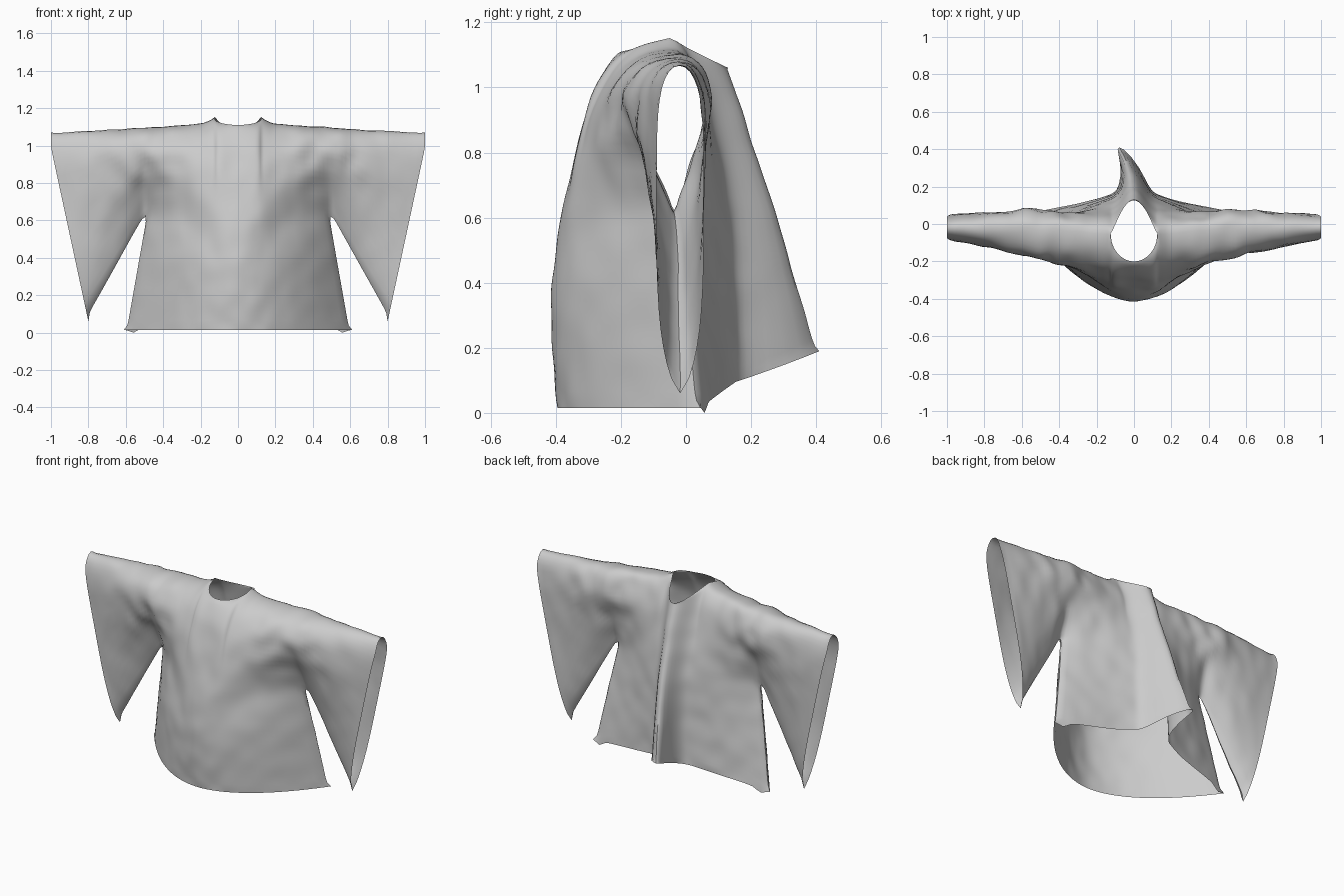
import bpy, bmesh, math
from mathutils import Vector, noise

if "Cube" in bpy.data.objects:
    bpy.data.objects.remove(bpy.data.objects["Cube"])

NECK, SIDE, UP, LOW, SL = 12, 20, 22, 24, 24   # grid resolution
ARM_X, ARM_Z = 0.5, 0.63                        # armpit position


def lerp(a, b, t):
    return a + (b - a) * t


# column start positions: neck edge first, then the shoulder ridge
def start(i, back):
    if i <= NECK:
        f = i / NECK
        a = math.pi / 2 * lerp(f, 2 / math.pi * math.asin(f), 0.5)
        c = math.cos(a)
        x = 0.125 * math.sin(a)
        y = -0.05 + 0.18 * c ** 2.6 if back else -0.05 - 0.15 * c
        z = lerp(1.162, 1.07, c ** 2.4) if back else lerp(1.162, 1.12, c ** 0.8)
        return Vector((x, y, z))
    t = (i - NECK) / SIDE
    z = 1.162 - 0.025 * min(1, t * 5) - 0.03 * t
    return Vector((lerp(0.125, ARM_X, t ** 1.15), lerp(-0.05, -0.02, t), z))


def fin(x, z):
    """Centre back pleat: outward offset and sideways lean."""
    n = math.exp(-(abs(x) / 0.058) ** 2.3)
    e = 0.83 * n + 0.17 * math.exp(-(x / 0.16) ** 2)
    a = max(0, 1.07 - z)
    return 0.31 * a * e, -1.15 * (0.3 * a * n) ** 2


def base_back(x, edge):
    return lerp(0.14, edge, min(1, x / (0.5 if edge < 0 else 0.61)) ** 1.5)


# upper part of a column, shoulder to armpit level
def upper(i, s, back):
    p0 = start(i, back)
    k = p0.x / ARM_X
    z = lerp(p0.z, ARM_Z, s)
    w = min(1, p0.x / 0.15)
    h = s ** lerp(0.95, 0.45, w * w * (3 - 2 * w))
    bulge = math.sqrt(s) * (1 - s) ** 1.5 / 0.325
    if back:
        y = lerp(p0.y, base_back(p0.x, -0.03), h) + 0.1 * k * k * bulge
    else:
        y = lerp(p0.y, -0.387 + 0.357 * k ** 1.9, h) - lerp(0.03, 0.16, k ** 2) * bulge
    return Vector((p0.x, y, z))


# lower part of a column, armpit level to hem
def lower(i, t, back):
    top = upper(i, 1, back)
    x = top.x * (1 + 0.22 * t)
    xh = top.x * 1.22
    if back:
        yh = base_back(xh, 0.045)
        yt = yh + fin(xh, 0.2)[0]
        zh = 0.03 + 0.075 * min(1, max(0, (yt - 0.05) / 0.1)) + 0.095 * max(0, (yt - 0.15) / 0.26)
        zh -= 0.03 * math.exp(-((xh - 0.56) / 0.035) ** 2)
    else:
        yh = -0.395 + 0.44 * (xh / 0.61) ** 1.9
        zh = 0.025
    zh = lerp(zh, 0.025, (xh / 0.61) ** 16)
    y = lerp(top.y, yh, t) + (0 if back else -0.024 * math.sin(math.pi * t) * (1 - top.x / ARM_X))
    return Vector((x, y, lerp(ARM_Z, zh, t)))


# open end of the sleeve
def cuff(s, back):
    z = lerp(1.08, 0.07, s)
    x = 1.0 if z > 1.0 else 1.0 - 0.2 * (1.0 - z) / 0.93
    q = abs(2 * s - 1)
    w = 0.072 * (max(0, 1 - q ** 6) ** 0.5 if s < 0.5 else max(0, 1 - q ** 3) ** 0.7)
    return Vector((x, -0.018 + (w if back else -w), z))


def add_grid(bm, rows):
    vs = [[bm.verts.new(p) for p in r] for r in rows]
    for a, b in zip(vs, vs[1:]):
        for j in range(len(a) - 1):
            bm.faces.new((a[j], a[j + 1], b[j + 1], b[j]))


bm = bmesh.new()
# row spacing: fine at the shoulder, wider towards the armpit
S = [lerp((1 - math.cos(math.pi * k / UP)) / 2, (k / UP) ** 1.6, 0.6) for k in range(UP + 1)]
for sx in (-1, 1):
    for back in (False, True):
        # body panel
        panel = []
        for i in range(NECK + SIDE + 1):
            col = [upper(i, s, back) for s in S]
            col += [lower(i, t / LOW, back) for t in range(1, LOW + 1)]
            for p in col:
                lean = 0
                if back and i < NECK + SIDE:
                    a, lean = fin(p.x, p.z)
                    p.y += a
                elif not back:   # diagonal drape running from the armpit
                    d = (p.x - 0.28) * 0.77 - (p.z - 0.62) * 0.64
                    e = (p.x - 0.28) * 0.64 + (p.z - 0.62) * 0.77
                    if i < NECK + SIDE:
                        p.y += 0.03 * math.exp(-(d / 0.07) ** 2 - (e / 0.17) ** 2)
                p.x = p.x * sx + lean
            panel.append(col)
        add_grid(bm, panel)
        # sleeve panel, ruled from the armhole to the cuff
        sleeve = []
        for j in range(SL + 1):
            col = []
            for n, s in enumerate(S):
                c = cuff(s, back)
                c.x *= sx
                col.append(panel[-1][n].lerp(c, j / SL))
            sleeve.append(col)
        add_grid(bm, sleeve)

bmesh.ops.remove_doubles(bm, verts=bm.verts, dist=0.0008)

# relax the cloth, most of all across the armpit level
inner = [v for v in bm.verts if not v.is_boundary]
belt = [v for v in inner if abs(v.co.z - ARM_Z) < 0.2 and abs(v.co.x) < 0.47
        and (v.co.y < -0.1 or abs(v.co.x) > 0.12)]
for group, count in ((belt, 14), (inner, 3)):
    for _ in range(count):
        bmesh.ops.smooth_vert(bm, verts=group, factor=0.5, use_axis_x=True, use_axis_y=True, use_axis_z=True)

# soft cloth wrinkles, strongest around shoulder and armhole
for v in inner:
    c = v.co
    near = math.exp(-((abs(c.x) - 0.5) / 0.22) ** 2 - ((c.z - 0.95) / 0.22) ** 2)
    amp = 0.005 + 0.018 * near
    c.y += amp * noise.noise(Vector((c.x * 11, c.y * 5, c.z * 9)))
    c.z += 0.4 * amp * noise.noise(Vector((c.x * 14 + 7, c.y * 9, c.z * 5)))
bmesh.ops.recalc_face_normals(bm, faces=bm.faces)
zmin = min(v.co.z for v in bm.verts)
for v in bm.verts:
    v.co.z -= zmin

mesh = bpy.data.meshes.new("wide_sleeved_robe")
bm.to_mesh(mesh)
bm.free()
robe = bpy.data.objects.new("wide_sleeved_robe", mesh)
bpy.context.collection.objects.link(robe)
bpy.context.view_layer.objects.active = robe
robe.select_set(True)
bpy.ops.object.shade_smooth_by_angle(angle=math.radians(60))
